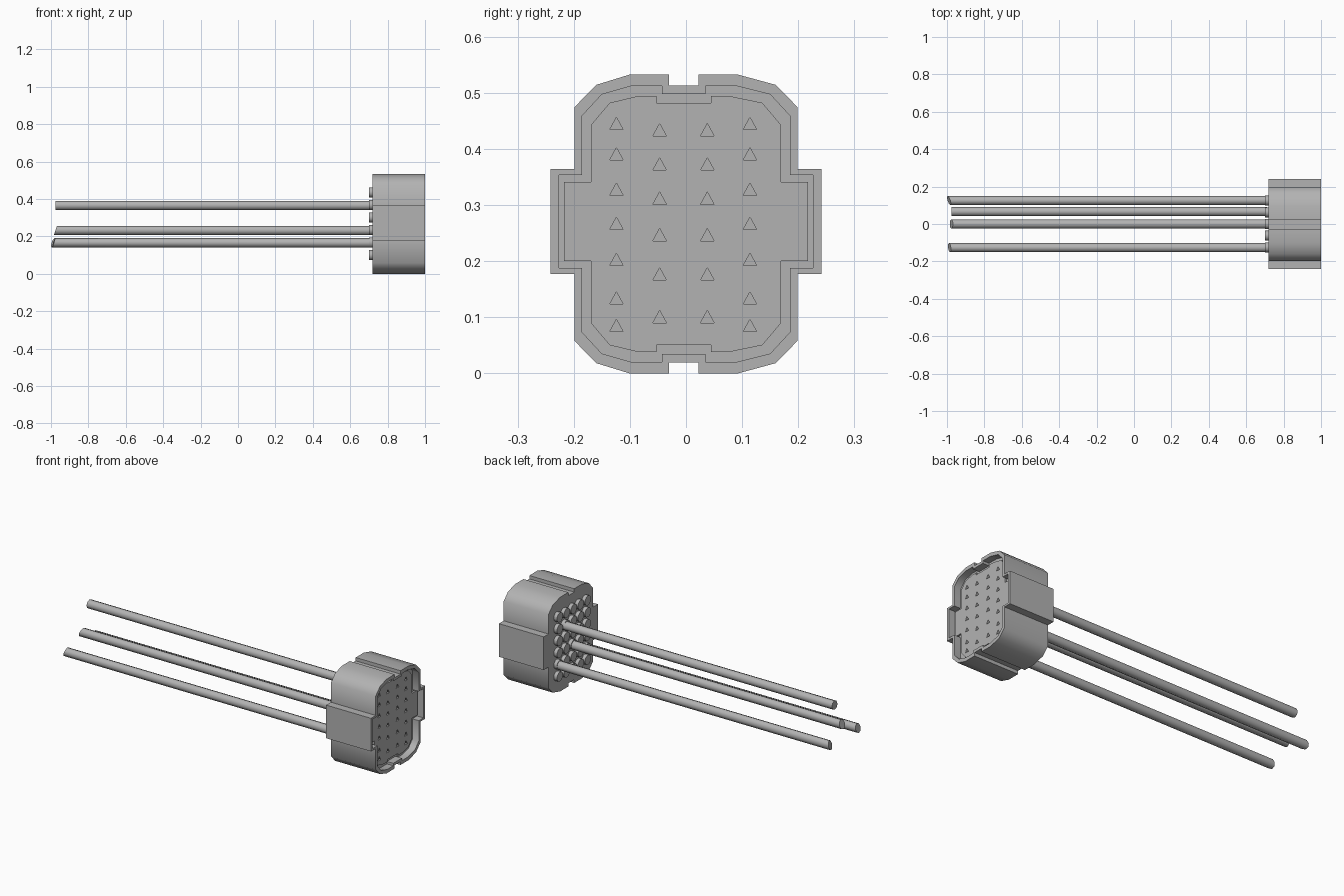
import bpy, bmesh, math
from mathutils import Matrix

if "Cube" in bpy.data.objects:
    bpy.data.objects.remove(bpy.data.objects["Cube"])

grey = bpy.data.materials.new("mid_grey")
grey.diffuse_color = (.45, .45, .45, 1)
grey.use_nodes = True
grey.node_tree.nodes["Principled BSDF"].inputs["Base Color"].default_value = grey.diffuse_color


def finish(bm, name):
    bmesh.ops.recalc_face_normals(bm, faces=bm.faces[:])
    me = bpy.data.meshes.new(name)
    bm.to_mesh(me)
    bm.free()
    me.materials.append(grey)
    ob = bpy.data.objects.new(name, me)
    bpy.context.collection.objects.link(ob)
    return ob


def activate(ob):
    bpy.ops.object.select_all(action='DESELECT')
    ob.select_set(True)
    bpy.context.view_layer.objects.active = ob


def smooth(ob, angle):
    activate(ob)
    bpy.ops.object.shade_smooth_by_angle(angle=math.radians(angle))


def add_rod(bm, x0, x1, y, z, r, sides):
    """Closed cylinder along x."""
    m = Matrix.Translation(((x0 + x1) / 2, y, z)) @ Matrix.Rotation(math.pi / 2, 4, 'Y')
    return bmesh.ops.create_cone(bm, cap_ends=True, segments=sides, radius1=r,
                                 radius2=r, depth=x1 - x0, matrix=m)['verts']


def outline(quarter):
    """Mirror a quarter outline (notch to side tab) into a full loop of (y, z)."""
    def place(i, y, z, sy, top):
        shift = -0.004 if y < 0.12 else 0.0
        if top:
            z = 0.532 - z + (0.009 if i >= 5 else 0)
        return (sy * y + shift, z)
    pts = list(enumerate(quarter))
    loop = []
    for sy, top, order in ((1, False, 1), (1, True, -1), (-1, True, 1), (-1, False, -1)):
        loop += [place(i, y, z, sy, top) for i, (y, z) in pts[::order]]
    return loop


# Connector housing: outer shell, rim, narrow groove, and raised insert face
outer = outline([(.0265, .019), (.0265, 0), (.0975, 0), (.16, .018),
                 (.199, .058), (.199, .177), (.2415, .177)])
lip = outline([(.0385, .034), (.0385, .02), (.0935, .02), (.15, .035),
               (.185, .073), (.185, .188), (.2265, .188)])
insert = outline([(.0485, .05), (.0485, .038), (.0815, .038), (.136, .05),
                  (.169, .089), (.169, .2), (.217, .2)])
bm = bmesh.new()
rings = [[bm.verts.new((x, y, z)) for y, z in loop] for x, loop in
         ((.72, outer), (1, outer), (1, lip), (.96, lip), (.96, insert), (.97, insert))]
for a, b in zip(rings, rings[1:]):
    for i in range(len(a)):
        j = (i + 1) % len(a)
        bm.faces.new((a[i], a[j], b[j], b[i]))
bm.faces.new(rings[0])
bm.faces.new(rings[-1])
housing = finish(bm, "connector_housing")

# Triangular contact holes cut into the insert face
outer_rows = (.085, .134, .203, .267, .328, .391, .445)
inner_rows = (.101, .177, .247, .312, .373, .434)
bm = bmesh.new()
for y, rows in ((-.124, outer_rows), (-.047, inner_rows), (.038, inner_rows), (.114, outer_rows)):
    for z in rows:
        tri = [(y - .012, z - .011), (y + .012, z - .011), (y, z + .011)]
        back = [bm.verts.new((.955, *p)) for p in tri]
        front = [bm.verts.new((.985, *p)) for p in tri]
        bm.faces.new(back)
        bm.faces.new(front)
        for i in range(3):
            j = (i + 1) % 3
            bm.faces.new((back[i], back[j], front[j], front[i]))
cutter = finish(bm, "contact_hole_cutter")
cutter.hide_render = True
mod = housing.modifiers.new("contact_holes", 'BOOLEAN')
mod.operation = 'DIFFERENCE'
mod.solver = 'EXACT'
mod.object = cutter
activate(housing)
bpy.ops.object.modifier_apply(modifier=mod.name)
bpy.data.objects.remove(cutter)
smooth(housing, 50)

# Round wire seals on the back
bm = bmesh.new()
for col in range(5):
    for row in range(6):
        add_rod(bm, .70, .73, -.125 + .0625 * col, .10 + .067 * row, .027, 12)
smooth(finish(bm, "wire_seals"), 50)

# Four wires with slanted cut ends: y, z, end x, slant along y, slant along z
for n, (y, z, end, sy, sz) in enumerate(((.126, .165, -1.0, -.3, .3), (.0665, .365, -.977, 0, .05),
                                         (0, .231, -.985, 0, .35), (-.126, .165, -.994, -.1, .3)), 1):
    bm = bmesh.new()
    r = .025
    ends = [v for v in add_rod(bm, end, .71, y, z, r, 8) if v.co.x < 0]
    cut = [sy * (v.co.y - y) + sz * (v.co.z - z) for v in ends]
    for v, d in zip(ends, cut):
        v.co.x += d - min(cut)
    smooth(finish(bm, f"wire_{n}"), 50)
